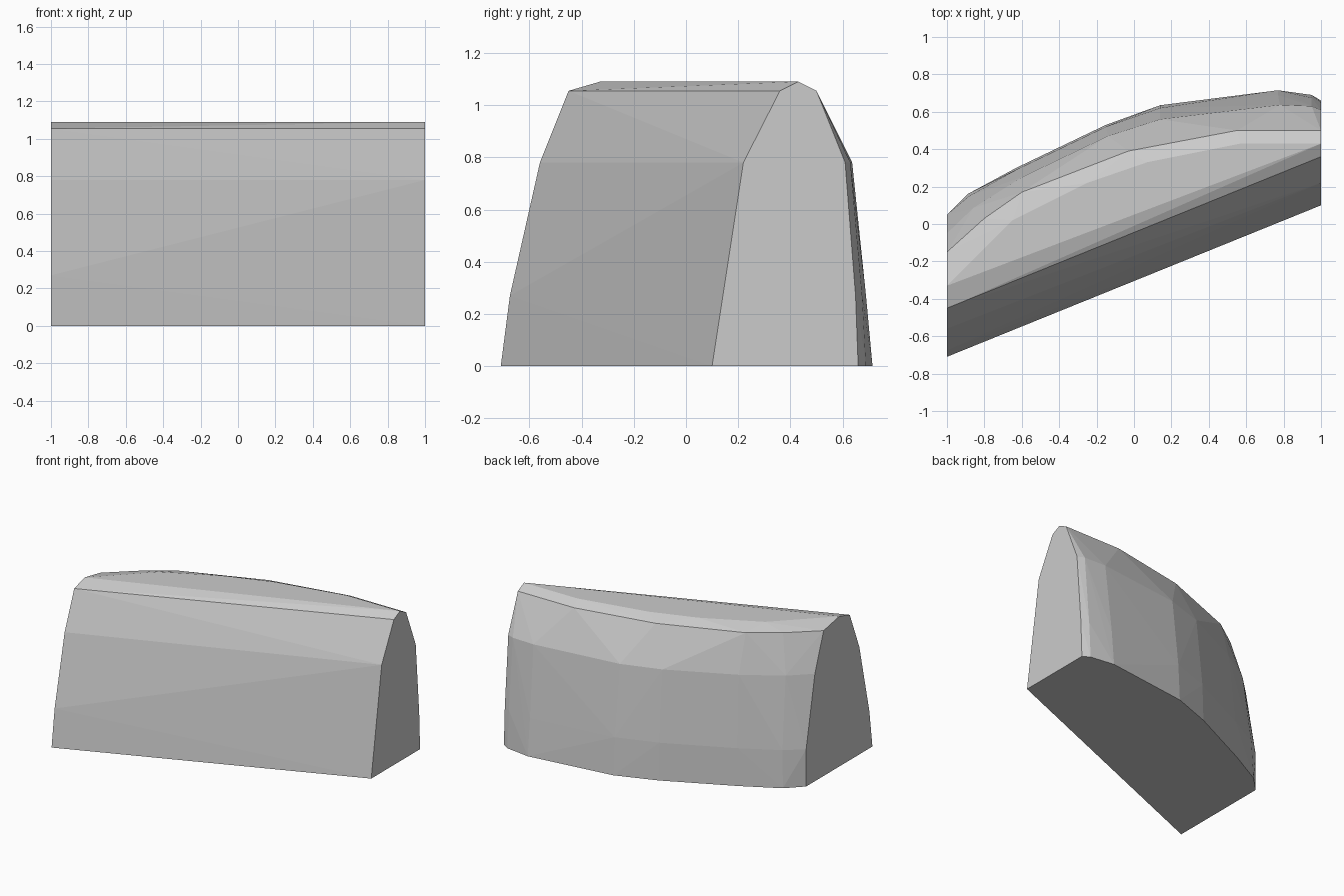
import bpy
import bmesh

# Stacked outlines of the stone: height, front y at left/right end, curved back edge
LEVELS = [
    (0.00, -0.71, 0.10, [(-1, 0.05), (-0.89, 0.16), (-0.63, 0.30), (-0.15, 0.53),
                         (0.14, 0.635), (0.77, 0.715), (0.95, 0.69), (1, 0.66)]),
    (0.27, -0.675, 0.14, [(-1, 0.05), (-0.88, 0.15), (-0.62, 0.295), (-0.15, 0.52),
                          (0.14, 0.62), (0.77, 0.69), (0.95, 0.675), (1, 0.65)]),
    (0.78, -0.56, 0.22, [(-1, -0.05), (-0.86, 0.085), (-0.60, 0.25), (-0.14, 0.47),
                         (0.14, 0.56), (0.78, 0.637), (0.95, 0.63), (1, 0.61)]),
    (1.055, -0.45, 0.36, [(-1, -0.15), (-0.80, 0.03), (-0.60, 0.17), (-0.03, 0.39),
                          (0.55, 0.50), (1, 0.50)]),
    (1.09, -0.33, 0.43, [(-0.65, 0.02), (-0.25, 0.22), (0.07, 0.33), (0.57, 0.43)]),
]

# Convex faceted block wrapped around the outlines
bm = bmesh.new()
for z, left, right, back in LEVELS:
    for x, y in [(-1, left), (1, right)] + back:
        bm.verts.new((x, y, z))
hull = bmesh.ops.convex_hull(bm, input=bm.verts[:])
loose = [v for v in bm.verts if not v.link_faces]
bmesh.ops.delete(bm, geom=loose, context='VERTS')

# Merge flat regions into clean facets
bmesh.ops.dissolve_limit(bm, angle_limit=0.01, verts=bm.verts[:], edges=bm.edges[:])
bmesh.ops.recalc_face_normals(bm, faces=bm.faces[:])

mesh = bpy.data.meshes.new("faceted_stone")
bm.to_mesh(mesh)
bm.free()
stone = bpy.data.objects.new("faceted_stone", mesh)
bpy.context.collection.objects.link(stone)
